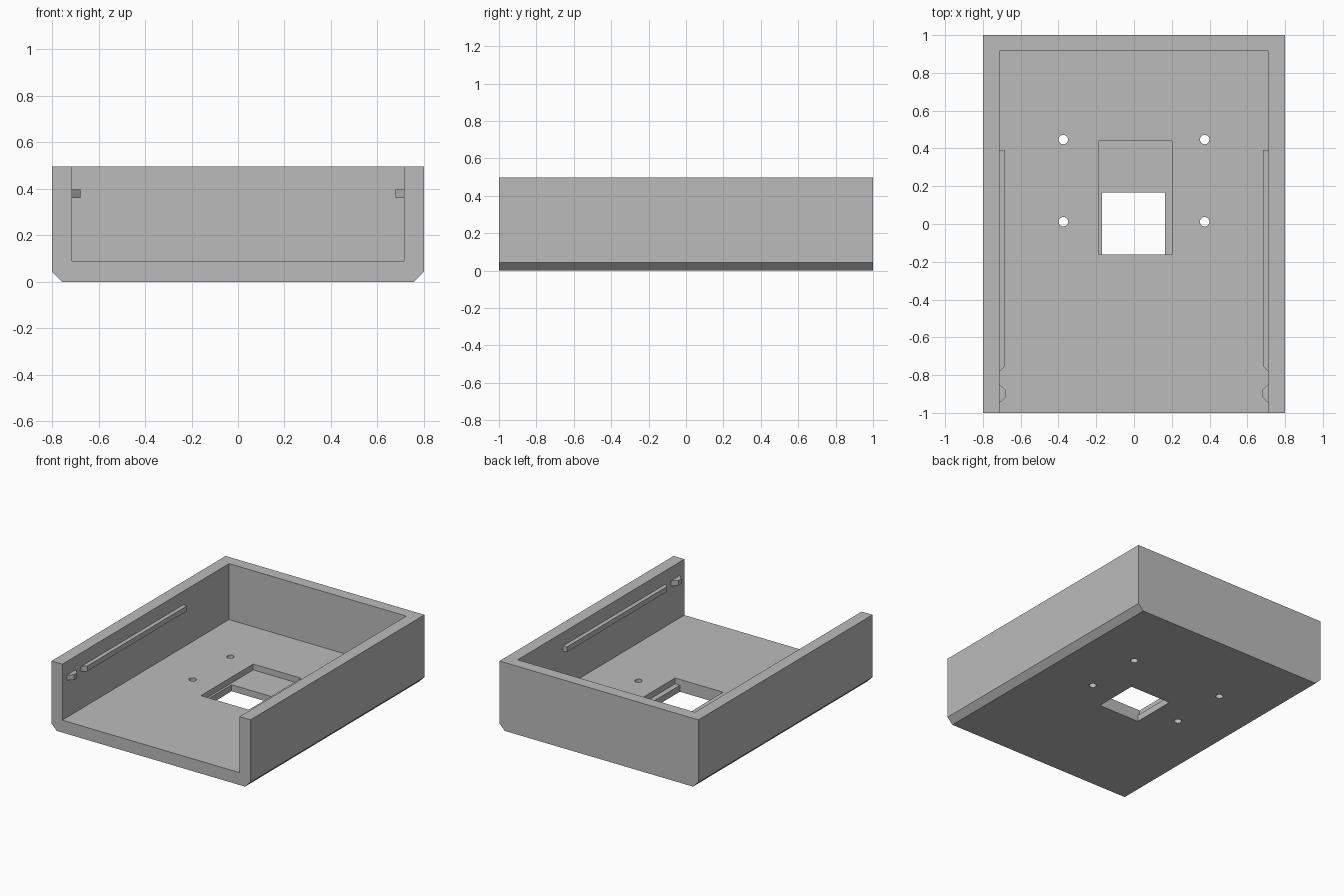
import bpy
import bmesh
import math
from mathutils import Vector

default = bpy.data.objects.get("Cube")
if default:
    bpy.data.objects.remove(default, do_unlink=True)

grey = bpy.data.materials.new("plain grey")
grey.use_nodes = True
colour = (0.5, 0.5, 0.5, 1)
grey.diffuse_color = colour
grey.node_tree.nodes["Principled BSDF"].inputs["Base Color"].default_value = colour


def prism(name, points, low, high, axis="z"):
    """Extrude a 2D outline: (x, y) along z, or (x, z) along y."""
    place = (lambda p, d: Vector((p[0], p[1], d))) if axis == "z" else (
        lambda p, d: Vector((p[0], d, p[1])))
    bm = bmesh.new()
    face = bm.faces.new([bm.verts.new(place(p, low)) for p in points])
    grown = bmesh.ops.extrude_face_region(bm, geom=[face], use_keep_orig=True)
    moved = [v for v in grown["geom"] if isinstance(v, bmesh.types.BMVert)]
    bmesh.ops.translate(bm, verts=moved, vec=place((0, 0), high - low))
    bmesh.ops.recalc_face_normals(bm, faces=bm.faces)
    mesh = bpy.data.meshes.new(name)
    bm.to_mesh(mesh)
    bm.free()
    mesh.materials.append(grey)
    obj = bpy.data.objects.new(name, mesh)
    bpy.context.collection.objects.link(obj)
    return obj


def box(x0, x1, y0, y1):
    return [(x0, y0), (x1, y0), (x1, y1), (x0, y1)]


def circle(x, y, r, sides=24):
    turns = [math.tau * i / sides for i in range(sides)]
    return [(x + r * math.cos(a), y + r * math.sin(a)) for a in turns]


def cut(obj, cutter):
    """Subtract the cutter for good, then discard it."""
    cutter.hide_render = True
    mod = obj.modifiers.new("cut", "BOOLEAN")
    mod.operation = "DIFFERENCE"
    mod.solver = "EXACT"
    mod.object = cutter
    bpy.context.view_layer.objects.active = obj
    bpy.ops.object.modifier_apply(modifier=mod.name)
    bpy.data.objects.remove(cutter, do_unlink=True)


# Tray body with chamfered lower side edges
W, H, C = 0.80, 0.497, 0.043
INNER, FLOOR = 0.713, 0.09
tray = prism("tray", [(-W + C, 0), (W - C, 0), (W, C), (W, H), (-W, H), (-W, C)],
             -1, 1, "y")

# Cavity, open at the front and the top
cut(tray, prism("cavity_cutter", box(-INNER, INNER, -1.1, 0.915), FLOOR, 0.7))

# Shallow floor pocket and the square window through it
cut(tray, prism("pocket_cutter", box(-0.185, 0.201, -0.162, 0.439), 0.047, 0.2))
cut(tray, prism("window_cutter", box(-0.169, 0.163, -0.162, 0.168), -0.1, 0.07))

# Four screw holes
for x in (-0.374, 0.374):
    for y in (0.012, 0.447):
        cut(tray, prism("screw_cutter", circle(x, y, 0.025), -0.1, 0.2))

# Lid rails and snap bumps on both side walls
for side, s in (("left", 1), ("right", -1)):
    root, rail, bump = INNER + 0.005, 0.684, 0.678
    prism(side + "_rail", [(s * root, -0.788), (s * rail, -0.755),
                           (s * rail, 0.393), (s * root, 0.393)], 0.36, 0.398)
    prism(side + "_snap_bump", [(s * root, -0.953), (s * bump, -0.915),
                                (s * bump, -0.88), (s * root, -0.842)], 0.36, 0.398)
